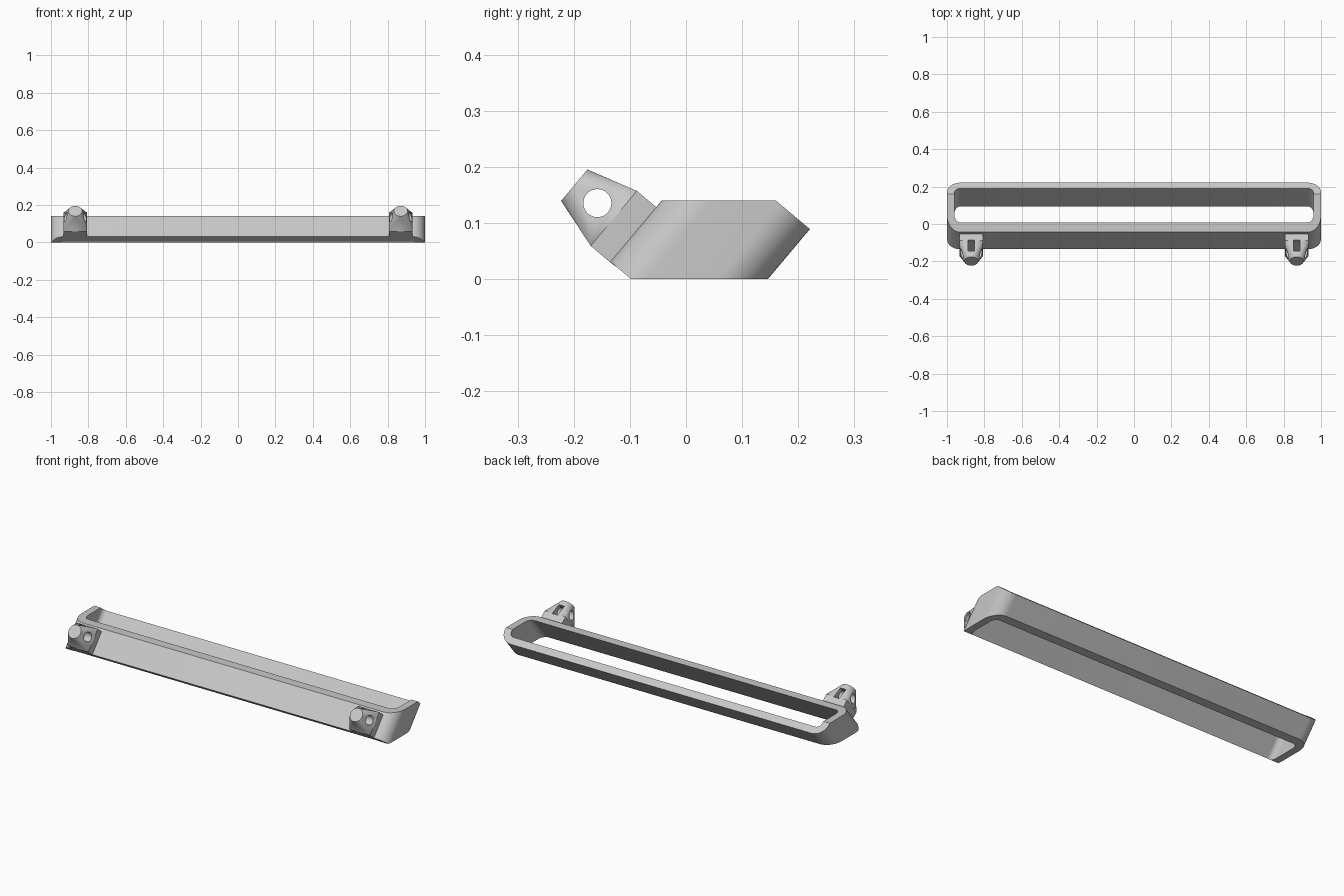
import bpy, bmesh
from math import cos, sin, pi, radians
from mathutils import Matrix

cube = bpy.data.objects.get("Cube")
if cube:
    bpy.data.objects.remove(cube, do_unlink=True)

# Parts are drawn upright, then leaned back about x
LEAN = Matrix.Rotation(radians(-40), 4, 'X')
V_FRONT, V_BACK = -0.123, 0.112      # frame depth before leaning
U_LOW, U_HIGH = -0.063, 0.21         # frame height before leaning
WALL, CORNER = 0.04, 0.07

grey = bpy.data.materials.new("light_grey")
grey.use_nodes = True
GREY = (0.58, 0.58, 0.58, 1)
grey.diffuse_color = GREY
grey.node_tree.nodes["Principled BSDF"].inputs["Base Color"].default_value = GREY


def make_object(name, bm, lean=True):
    bmesh.ops.recalc_face_normals(bm, faces=bm.faces)
    if lean:
        bm.transform(LEAN)
    mesh = bpy.data.meshes.new(name)
    bm.to_mesh(mesh)
    bm.free()
    mesh.materials.append(grey)
    obj = bpy.data.objects.new(name, mesh)
    bpy.context.collection.objects.link(obj)
    return obj


def box(name, lo, hi, lean=True):
    bm = bmesh.new()
    size = [b - a for a, b in zip(lo, hi)]
    mid = [(a + b) / 2 for a, b in zip(lo, hi)]
    bmesh.ops.create_cube(bm, size=1, matrix=Matrix.Translation(mid) @ Matrix.Diagonal((*size, 1)))
    return make_object(name, bm, lean)


def boolean(obj, cutter, operation):
    cutter.hide_render = True
    mod = obj.modifiers.new("cut", 'BOOLEAN')
    mod.operation, mod.solver, mod.object = operation, 'EXACT', cutter
    bpy.context.view_layer.objects.active = obj
    bpy.ops.object.modifier_apply(modifier=mod.name)
    bpy.data.objects.remove(cutter, do_unlink=True)


def smooth(obj, degrees):
    bpy.ops.object.select_all(action='DESELECT')
    obj.select_set(True)
    bpy.context.view_layer.objects.active = obj
    bpy.ops.object.shade_smooth_by_angle(angle=radians(degrees))


def rounded_loop(bm, inset, u, steps=14):
    r = CORNER - inset
    x = 1 - CORNER
    front, back = V_FRONT + CORNER, V_BACK - CORNER
    verts = []
    for i, (cx, cv) in enumerate([(x, back), (-x, back), (-x, front), (x, front)]):
        for k in range(steps + 1):
            a = (i + k / steps) * pi / 2
            verts.append(bm.verts.new((cx + r * cos(a), cv + r * sin(a), u)))
    return verts


# Long hollow frame, trimmed level at top and bottom
bm = bmesh.new()
loops = [rounded_loop(bm, inset, u) for inset, u in
         [(0, U_LOW), (0, U_HIGH), (WALL, U_HIGH), (WALL, U_LOW)]]
for a, b in zip(loops, loops[1:] + loops[:1]):
    for i in range(len(a)):
        j = (i + 1) % len(a)
        bm.faces.new((a[i], a[j], b[j], b[i]))
frame = make_object("frame", bm)
boolean(frame, box("level_trim", (-2, -1, 0), (2, 1, 0.14), lean=False), 'INTERSECT')
smooth(frame, 20)

# Two tapered lugs: square block blending to a round tip
HALF, SHOULDER, TIP, TIP_R = 0.064, -0.168, -0.26, 0.0365
for name, cx in (("left_lug", 0.87), ("right_lug", -0.87)):
    bm = bmesh.new()
    for v in (V_FRONT + 0.012, SHOULDER):
        for sx in (-1, 1):
            for su in (-1, 1):
                bm.verts.new((cx + sx * HALF, v, su * HALF))
    for k in range(48):
        a = k * pi / 24
        bm.verts.new((cx + TIP_R * cos(a), TIP, TIP_R * sin(a)))
    bmesh.ops.convex_hull(bm, input=bm.verts)
    lug = make_object(name, bm)

    # Cross hole
    bm = bmesh.new()
    place = Matrix.Translation((cx, -0.208, 0.002)) @ Matrix.Rotation(pi / 2, 4, 'Y')
    bmesh.ops.create_cone(bm, cap_ends=True, segments=40, radius1=0.025,
                          radius2=0.025, depth=0.3, matrix=place)
    boolean(lug, make_object("hole_cutter", bm), 'DIFFERENCE')

    # Slot opening in the upper side
    boolean(lug, box("slot_cutter", (cx - 0.017, -0.228, -0.03),
                     (cx + 0.017, -0.165, 0.1)), 'DIFFERENCE')
    smooth(lug, 14)
